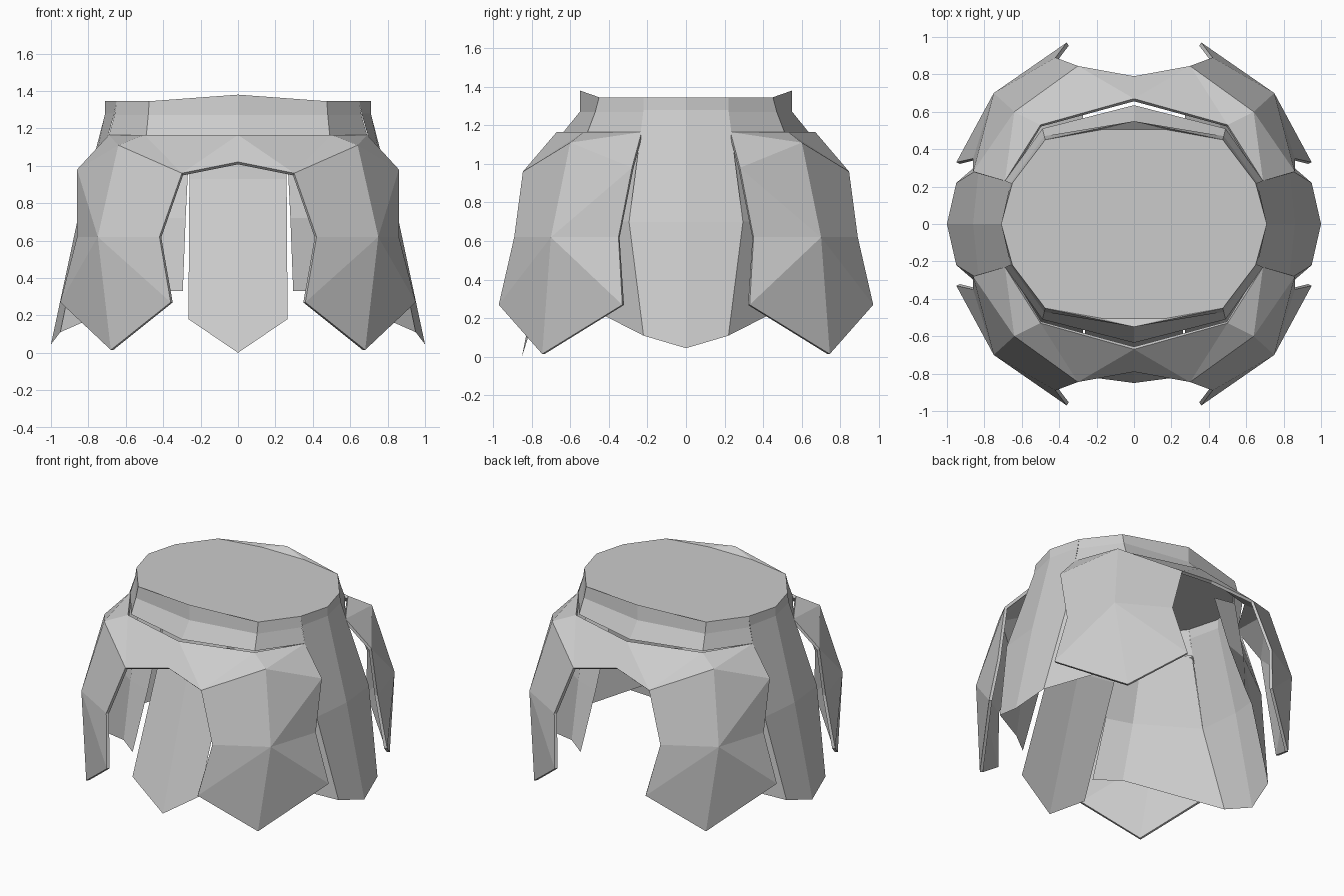
import bpy, bmesh
from mathutils import Vector

if "Cube" in bpy.data.objects:
    bpy.data.objects.remove(bpy.data.objects["Cube"])


def sheet(name, verts, faces, axes, thick=0.0):
    """Flat-faced sheet with outward normals, mirrored on the given axes."""
    bm = bmesh.new()
    vs = [bm.verts.new(v) for v in verts]
    for f in faces:
        bm.faces.new([vs[i] for i in f])
    bmesh.ops.recalc_face_normals(bm, faces=bm.faces[:])
    out = 0
    for f in bm.faces:
        c = f.calc_center_median()
        out += f.normal.dot(Vector((c.x, c.y, 0.1))) * f.calc_area()
    if out < 0:
        bmesh.ops.reverse_faces(bm, faces=bm.faces[:])
    me = bpy.data.meshes.new(name)
    bm.to_mesh(me)
    bm.free()
    ob = bpy.data.objects.new(name, me)
    bpy.context.collection.objects.link(ob)
    m = ob.modifiers.new("mirror", 'MIRROR')
    for i in range(3):
        m.use_axis[i] = i in axes
    m.merge_threshold = 0.001
    if thick:
        s = ob.modifiers.new("thickness", 'SOLIDIFY')
        s.thickness = thick
        s.offset = -1
    return ob


def strips(columns):
    """Quads between neighbouring columns of equal length."""
    n = len(columns[0])
    verts = [p for c in columns for p in c]
    faces = [(a * n + i, a * n + i + 1, (a + 1) * n + i + 1, (a + 1) * n + i)
             for a in range(len(columns) - 1) for i in range(n - 1)]
    return verts, faces


# Waist band, one quarter from front/back centre to the side
v, f = strips([
    [(0, .55, 1.38), (0, .55, 1.27), (0, .635, 1.165)],
    [(.475, .45, 1.345), (.48, .47, 1.27), (.49, .51, 1.165)],
    [(.65, .22, 1.345), (.66, .22, 1.27), (.69, .23, 1.165)]])
sheet("waist_band", v, f, (0, 1))

# Flat top cap with a small raised lip at the band centre
sheet("top_cap",
      [(0, 0, 1.345), (.71, 0, 1.345), (.65, .22, 1.345), (.475, .45, 1.345),
       (.17, .505, 1.345), (0, .505, 1.345), (0, .55, 1.38)],
      [(0, 1, 2, 3, 4, 5), (5, 4, 6), (4, 3, 6)], (0, 1))

# Side panel from the waist down
v, f = strips([
    [(.71, 0, 1.345), (.71, 0, 1.28), (.86, 0, .70), (1.0, 0, .045)],
    [(.65, .22, 1.345), (.66, .22, 1.28), (.83, .295, .70), (.95, .22, .11)]])
sheet("side_panel", v, f, (0, 1))

# Under skirt behind each corner plate
v, f = strips([
    [(.68, .225, 1.165), (.83, .295, .70), (.95, .22, .11)],
    [(.46, .47, 1.165), (.46, .56, .72), (.45, .65, .33)],
    [(.26, .50, 1.12), (.28, .62, .72), (.295, .77, .33)]])
sheet("under_skirt", v, f, (0, 1))

# Flared hip yoke with faceted corner plates
hip = [(0, .67, 1.165), (.50, .53, 1.165), (.69, .23, 1.165), (0, .79, 1.02),
       (.75, .70, .62),                      # 4: raised middle of the plate
       (.30, .845, .96), (.42, .89, .62), (.36, .97, .27), (.68, .745, .015),
       (.95, .33, .27), (.86, .35, .62), (.86, .28, .98), (.64, .60, 1.11)]
ring = list(range(5, 13))
fan = [(4, ring[i], ring[(i + 1) % 8]) for i in range(8)]
yoke = [(0, 3, 5), (0, 5, 1), (1, 5, 12), (1, 12, 2), (2, 12, 11)]
sheet("hip_plates", hip, fan + yoke, (0, 1), 0.02)

# Hanging cloth at the front
v, f = strips([
    [(0, -.50, 1.165), (0, -.56, .93), (0, -.85, .0)],
    [(.26, -.48, 1.165), (.26, -.51, .93), (.265, -.815, .18)]])
sheet("front_cloth", v, f, (0,))
